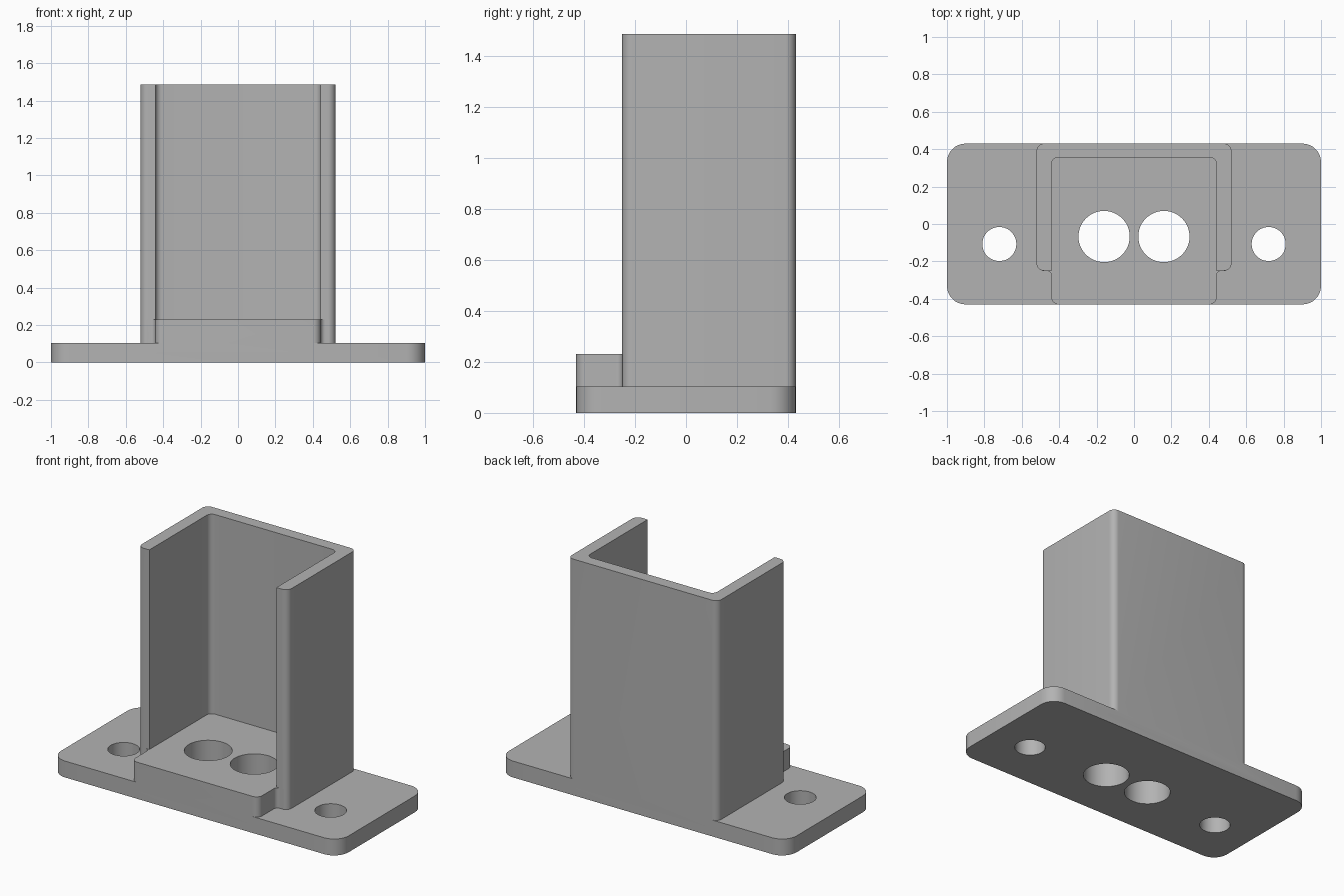
import bpy, bmesh
from math import cos, sin, pi, radians
from mathutils import Vector

cube = bpy.data.objects.get("Cube")
if cube:
    bpy.data.objects.remove(cube, do_unlink=True)

GREY = (0.45, 0.45, 0.45, 1)
grey = bpy.data.materials.new("plain_grey")
grey.use_nodes = True
grey.diffuse_color = GREY
grey.node_tree.nodes["Principled BSDF"].inputs["Base Color"].default_value = GREY


def rounded(corners, steps=8):
    """Outline from (x, y, radius) right-angle corners."""
    out = []
    for i, (x, y, r) in enumerate(corners):
        p = Vector((x, y))
        u = (Vector(corners[i - 1][:2]) - p).normalized() * r
        v = (Vector(corners[(i + 1) % len(corners)][:2]) - p).normalized() * r
        if r == 0:
            out.append(p)
            continue
        for k in range(steps + 1):
            t = pi / 2 * k / steps
            out.append(p + u * (1 - sin(t)) + v * (1 - cos(t)))
    return out


def mirrored(half):
    """Complete a right-hand half outline across x = 0."""
    return half + [(-x, y, r) for x, y, r in reversed(half)]


def extrude(name, outline, z0, z1):
    bm = bmesh.new()
    face = bm.faces.new([bm.verts.new((p.x, p.y, z0)) for p in outline])
    top = bmesh.ops.extrude_face_region(bm, geom=[face])["geom"]
    bmesh.ops.translate(bm, vec=(0, 0, z1 - z0),
                        verts=[g for g in top if isinstance(g, bmesh.types.BMVert)])
    bmesh.ops.recalc_face_normals(bm, faces=bm.faces)
    mesh = bpy.data.meshes.new(name)
    bm.to_mesh(mesh)
    bm.free()
    mesh.materials.append(grey)
    obj = bpy.data.objects.new(name, mesh)
    bpy.context.collection.objects.link(obj)
    return obj


def combine(target, other, operation):
    mod = target.modifiers.new(operation.lower(), "BOOLEAN")
    mod.operation, mod.solver, mod.object = operation, "EXACT", other
    other.hide_render = True
    bpy.context.view_layer.objects.active = target
    bpy.ops.object.modifier_apply(modifier=mod.name)
    bpy.data.objects.remove(other, do_unlink=True)


# Sizes
DEPTH = 0.43        # half depth of the base
OUT, IN = 0.521, 0.442   # outer and inner half width of the walls
FRONT = -0.25       # front edge of the side walls
BASE_TOP, STEP_TOP, WALL_TOP = 0.103, 0.23, 1.485
SINK = 0.05         # overlap of the upper parts into the base

# Flat mounting base
bracket = extrude("mounting_bracket", rounded(mirrored(
    [(1, -DEPTH, 0.1), (1, DEPTH, 0.1)])), 0, BASE_TOP)

# Raised floor with filleted step beside the walls
floor = extrude("raised_floor", rounded(mirrored(
    [(IN, -DEPTH, 0.04), (IN, FRONT, 0.025), (0.49, FRONT, 0), (0.49, 0.39, 0)])),
    SINK, STEP_TOP)
combine(bracket, floor, "UNION")

# Three-sided wall, open at the front
walls = extrude("channel_walls", rounded(mirrored(
    [(IN, 0.355, 0.035), (IN, FRONT, 0), (OUT, FRONT, 0.04), (OUT, DEPTH, 0.04)])),
    SINK, WALL_TOP)
combine(bracket, walls, "UNION")

# Large centre holes and small screw holes
for x, y, r in ((0.16, -0.067, 0.137), (0.72, -0.107, 0.091)):
    for side in (-1, 1):
        circle = [Vector((side * x + r * cos(2 * pi * k / 48), y + r * sin(2 * pi * k / 48)))
                  for k in range(48)]
        combine(bracket, extrude("hole_cutter", circle, -0.1, 0.5), "DIFFERENCE")

# Smooth rounded corners, sharp edges elsewhere
bpy.ops.object.select_all(action="DESELECT")
bracket.select_set(True)
bpy.context.view_layer.objects.active = bracket
bpy.ops.object.shade_smooth_by_angle(angle=radians(30))
